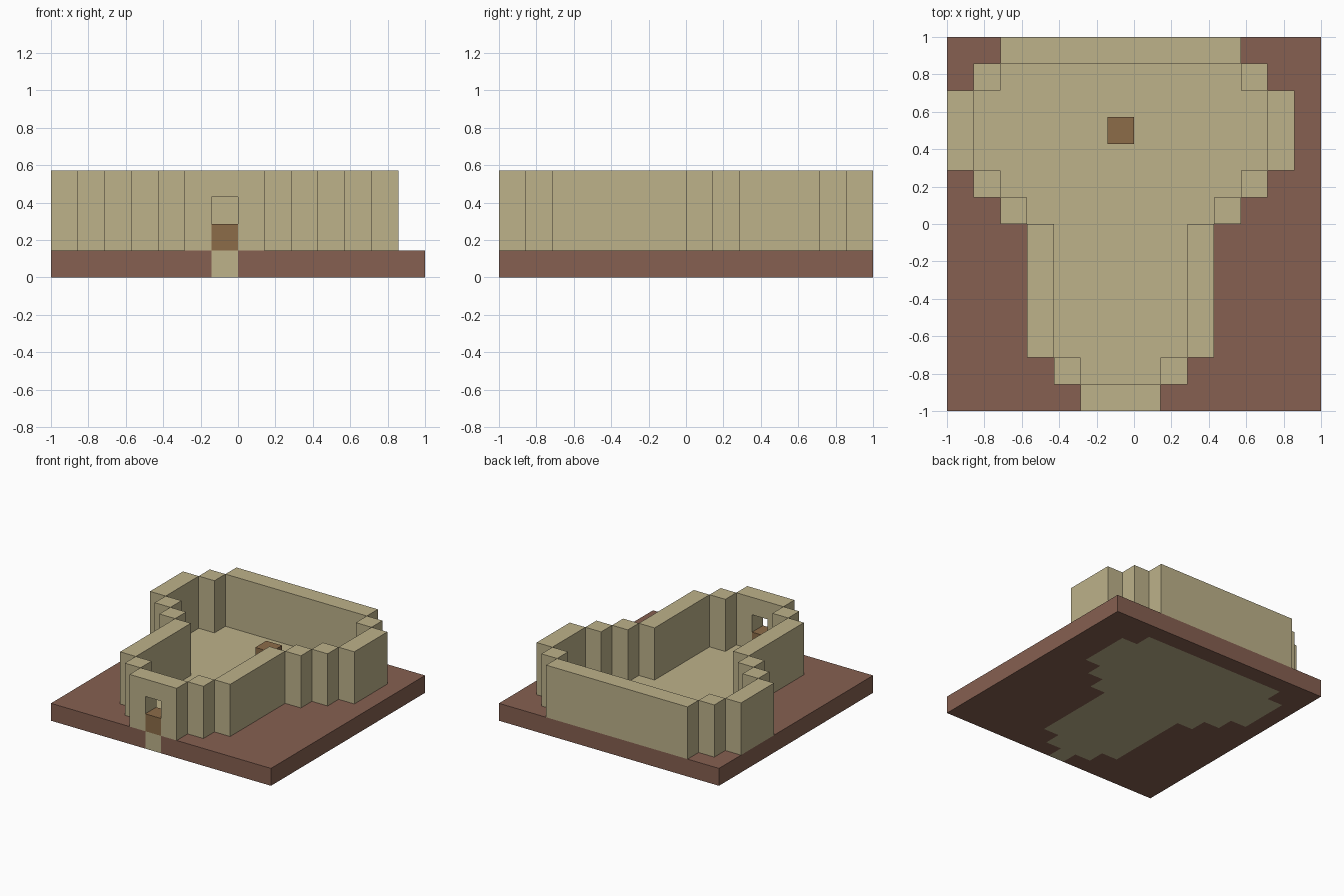
import bpy
import bmesh
from mathutils import Vector

if "Cube" in bpy.data.objects:
    bpy.data.objects.remove(bpy.data.objects["Cube"], do_unlink=True)

N = 14            # blocks along each side
U = 2 / N         # block size
MID = 6           # column of the building's axis
# Half width of the outer wall, in blocks from the axis, row by row from the front
HALF = [1, 2] + [3] * 5 + [4, 5] + [6] * 3 + [5, 4]
LEVELS = range(1, 4)


def material(name, rgb):
    m = bpy.data.materials.new(name)
    m.use_nodes = True
    m.diffuse_color = (*rgb, 1)
    m.node_tree.nodes["Principled BSDF"].inputs["Base Color"].default_value = (*rgb, 1)
    return m


sand = material("pale sandstone", (0.51, 0.445, 0.255))
brick = material("red brown brick", (0.238, 0.117, 0.082))
wood = material("brown wood", (0.262, 0.15, 0.066))


def build(name, cells, mats, pick=lambda cell: 0):
    """Make one shell around a set of blocks, keeping only the exposed faces."""
    cells = set(cells)
    bm = bmesh.new()
    for cell in cells:
        centre = Vector(cell) + Vector((0.5, 0.5, 0.5))
        for axis in range(3):
            for sign in (-1, 1):
                n = Vector((0, 0, 0))
                n[axis] = sign
                if tuple(int(c + d) for c, d in zip(cell, n)) in cells:
                    continue
                a = Vector((0, 0, 0))
                a[(axis + 1) % 3] = 0.5
                b = n.cross(a)
                ring = (-a - b, a - b, a + b, b - a)
                verts = [bm.verts.new((centre + n / 2 + r) * U - Vector((1, 1, 0)))
                         for r in ring]
                bm.faces.new(verts).material_index = pick(cell)
    bmesh.ops.remove_doubles(bm, verts=bm.verts, dist=U / 100)
    # Merge the small squares into large flat faces
    bmesh.ops.dissolve_limit(bm, angle_limit=0.02, verts=bm.verts, edges=bm.edges,
                             delimit={'MATERIAL'})
    mesh = bpy.data.meshes.new(name)
    bm.to_mesh(mesh)
    bm.free()
    for m in mats:
        mesh.materials.append(m)
    obj = bpy.data.objects.new(name, mesh)
    bpy.context.collection.objects.link(obj)
    return obj


def is_floor(cell):
    i, j, _ = cell
    return j < N - 1 and abs(i - MID) < HALF[j]


# Square base slab with the sandstone floor let into it
build("base_slab", [(i, j, 0) for i in range(N) for j in range(N)],
      [brick, sand], lambda c: int(is_floor(c)))

# Stepped side walls, mirrored about the axis
for name, side in (("left_wall", 1), ("right_wall", -1)):
    build(name, [(MID + side * HALF[j], j, k)
                 for j in range(1, N - 1) for k in LEVELS], [sand])

# Straight back wall
build("back_wall", [(MID + d, N - 1, k)
                    for d in range(-HALF[-1], HALF[-1] + 1) for k in LEVELS], [sand])

# Front wall with an opening under its lintel
build("front_wall", [(MID + d, 0, k) for d in (-1, 0, 1) for k in LEVELS
                     if d or k == LEVELS[-1]], [sand])

# Wooden block closing the lower part of the opening, and one on the floor
build("doorway_block", [(MID, 0, 1)], [wood])
build("floor_block", [(MID, 10, 1)], [wood])
